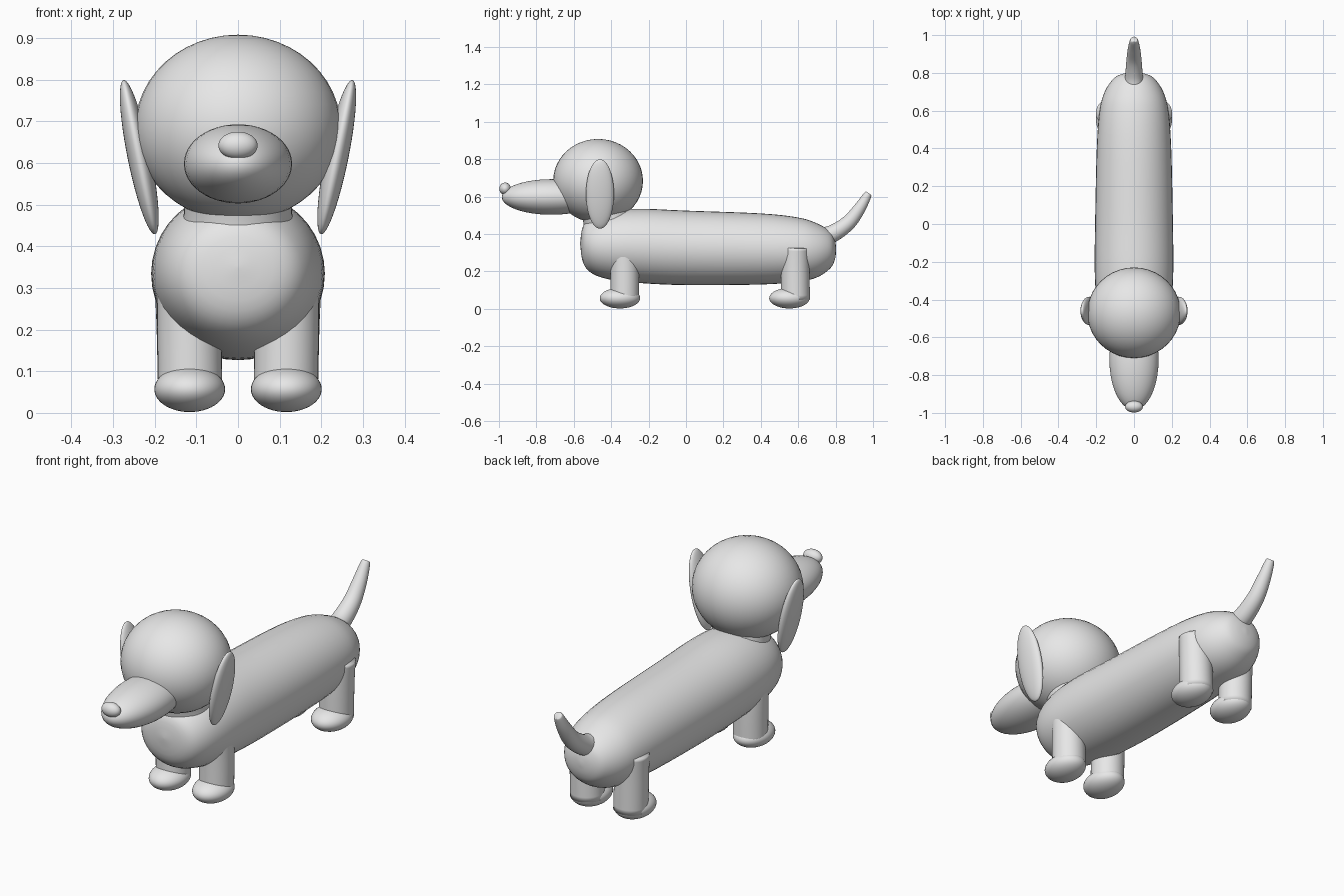
import bpy
import bmesh
import math
from mathutils import Vector, Matrix

default_cube = bpy.data.objects.get("Cube")
if default_cube:
    bpy.data.objects.remove(default_cube, do_unlink=True)

material = bpy.data.materials.new("pale grey")
material.use_nodes = True
material.diffuse_color = (0.8, 0.8, 0.8, 1)
material.node_tree.nodes["Principled BSDF"].inputs["Base Color"].default_value = material.diffuse_color


def finish(name, bm):
    """Turn a bmesh into a smooth shaded, coloured object."""
    bmesh.ops.recalc_face_normals(bm, faces=bm.faces)
    mesh = bpy.data.meshes.new(name)
    bm.to_mesh(mesh)
    bm.free()
    mesh.materials.append(material)
    mesh.shade_smooth()
    obj = bpy.data.objects.new(name, mesh)
    bpy.context.collection.objects.link(obj)
    return obj


def ellipsoid(name, centre, radii, tilt=0):
    """Ellipsoid, optionally leaning sideways about the y axis."""
    bm = bmesh.new()
    bmesh.ops.create_uvsphere(bm, u_segments=40, v_segments=24, radius=1)
    bm.transform(Matrix.Translation(centre) @ Matrix.Rotation(tilt, 4, "Y")
                 @ Matrix.Diagonal((*radii, 1)))
    return finish(name, bm)


def smooth_points(points, steps):
    """Catmull-Rom interpolation through tuples of any length."""
    keys = [Vector(p) for p in points]
    keys = [keys[0], *keys, keys[-1]]
    result = []
    for a, b, c, d in zip(keys, keys[1:], keys[2:], keys[3:]):
        for i in range(steps):
            t = i / steps
            result.append(b + ((c - a) * t + (a * 2 - b * 5 + c * 4 - d) * t * t
                               + (b * 3 - a - c * 3 + d) * t ** 3) / 2)
    return result + [keys[-1]]


def loft(name, rings):
    """Skin rings given as (centre, first half axis, second half axis)."""
    bm = bmesh.new()
    segments = 40
    loops = []
    for centre, across, up in rings:
        angles = [math.tau * i / segments for i in range(segments)]
        loops.append([bm.verts.new(centre + across * math.cos(a) + up * math.sin(a))
                      for a in angles])
    for low, high in zip(loops, loops[1:]):
        for i in range(segments):
            j = (i + 1) % segments
            bm.faces.new((low[i], low[j], high[j], high[i]))
    bm.faces.new(loops[0])
    bm.faces.new(loops[-1])
    return finish(name, bm)


def tube(name, points, steps=5):
    """Tapered tube through points given as (x, y, z, radius)."""
    samples = smooth_points(points, steps)
    rings = []
    for i, p in enumerate(samples):
        ahead = samples[min(i + 1, len(samples) - 1)].to_3d()
        behind = samples[max(i - 1, 0)].to_3d()
        direction = (ahead - behind).normalized()
        side = direction.cross(Vector((0, 1, 0)) if abs(direction.z) > 0.9
                               else Vector((1, 0, 0))).normalized()
        rings.append((p.to_3d(), side * p.w, direction.cross(side) * p.w))
    return loft(name, rings)


# Long body: (y, underside, back, half width)
body_profile = [
    (-0.566, 0.345, 0.355, 0.005), (-0.55, 0.245, 0.445, 0.11),
    (-0.5, 0.188, 0.49, 0.165), (-0.4, 0.155, 0.523, 0.197),
    (-0.25, 0.138, 0.535, 0.208), (0, 0.127, 0.525, 0.206),
    (0.4, 0.13, 0.51, 0.197), (0.6, 0.145, 0.488, 0.182),
    (0.7, 0.168, 0.457, 0.155), (0.77, 0.215, 0.415, 0.108),
    (0.795, 0.26, 0.37, 0.06), (0.803, 0.31, 0.325, 0.005)]
body_rings = []
for y, low, high, width in smooth_points(body_profile, 4):
    body_rings.append((Vector((0, y, (low + high) / 2)), Vector((width, 0, 0)),
                       Vector((0, 0, (high - low) / 2))))
loft("body", body_rings)

# Neck, head, muzzle and nose
tube("neck", [(0, -0.4, 0.4, 0.14), (0, -0.42, 0.48, 0.13), (0, -0.44, 0.56, 0.13)])
ellipsoid("head", (0, -0.47, 0.684), (0.247, 0.24, 0.224))
ellipsoid("muzzle", (0, -0.72, 0.598), (0.13, 0.265, 0.095))
ellipsoid("nose", (0, -0.967, 0.642), (0.047, 0.031, 0.033))

# Upturned tail
tube("tail", [(0, 0.73, 0.385, 0.05), (0, 0.79, 0.405, 0.046), (0, 0.87, 0.462, 0.04),
              (0, 0.93, 0.54, 0.032), (0, 0.97, 0.607, 0.022), (0, 0.977, 0.618, 0.016)])

# Ears, legs and paws on both sides
for side, sign in (("left", 1), ("right", -1)):
    ellipsoid(side + "_ear", (sign * 0.237, -0.46, 0.614),
              (0.028, 0.075, 0.189), sign * math.radians(11.5))
    tube(side + "_front_leg", [(sign * 0.115, -0.328, 0.05, 0.077),
                               (sign * 0.117, -0.328, 0.22, 0.077),
                               (sign * 0.12, -0.334, 0.34, 0.075)])
    tube(side + "_back_leg", [(sign * 0.115, 0.585, 0.05, 0.077),
                              (sign * 0.12, 0.585, 0.22, 0.076),
                              (sign * 0.13, 0.588, 0.33, 0.072)])
    for end, y in (("front", -0.353), ("back", 0.553)):
        ellipsoid(f"{side}_{end}_paw", (sign * 0.116, y, 0.057), (0.085, 0.108, 0.055))
